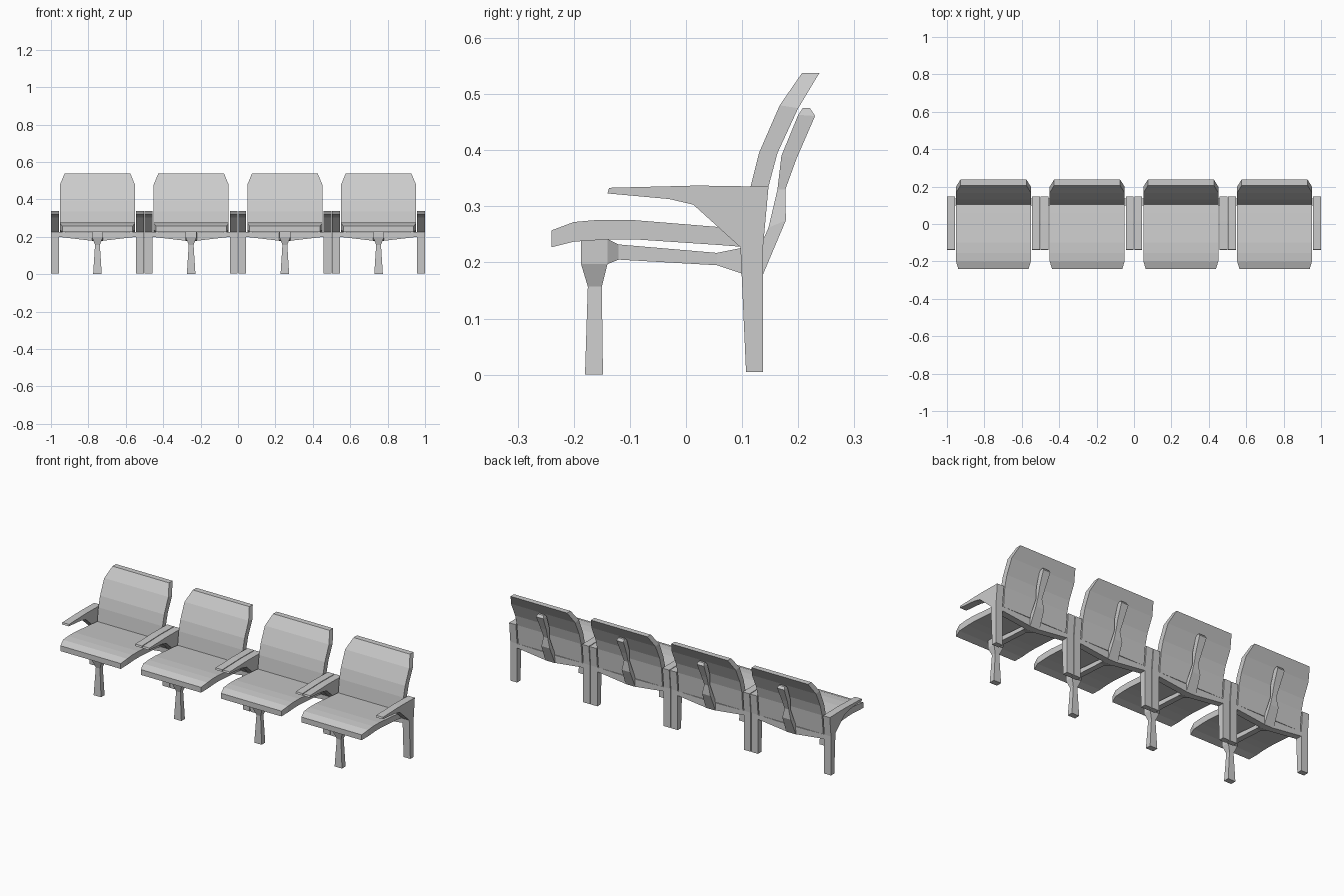
import bpy, bmesh

PITCH = 0.501
CENTRES = [(i - 1.5) * PITCH for i in range(4)]


def finish(bm, name):
    bmesh.ops.recalc_face_normals(bm, faces=bm.faces)
    me = bpy.data.meshes.new(name)
    bm.to_mesh(me)
    bm.free()
    ob = bpy.data.objects.new(name, me)
    bpy.context.collection.objects.link(ob)
    return ob


def loft(name, rings, cx):
    """Skin a chain of equal-length point rings and cap both ends."""
    bm = bmesh.new()
    vs = [[bm.verts.new((x + cx, y, z)) for x, y, z in r] for r in rings]
    n = len(vs[0])
    for a, b in zip(vs, vs[1:]):
        for i in range(n):
            j = (i + 1) % n
            bm.faces.new((a[i], a[j], b[j], b[i]))
    bm.faces.new(vs[0])
    bm.faces.new(vs[-1])
    return finish(bm, name)


def strip(name, sections, cx):
    """Sections are (half width, y1, z1, y2, z2): two edges of a side profile."""
    rings = [[(-w, a, b), (w, a, b), (w, c, d), (-w, c, d)]
             for w, a, b, c, d in sections]
    return loft(name, rings, cx)


# seat and backrest shell: inner edge, outer edge
SHELL = [(0.188, -0.24, 0.257, -0.24, 0.227), (0.2, -0.20, 0.272, -0.20, 0.237),
         (0.2, -0.155, 0.276, -0.14, 0.241), (0.2, -0.10, 0.276, -0.09, 0.241),
         (0.2, 0.06, 0.263, 0.06, 0.231), (0.2, 0.105, 0.259, 0.137, 0.225),
         (0.2, 0.115, 0.335, 0.147, 0.335), (0.2, 0.13, 0.395, 0.163, 0.395),
         (0.2, 0.167, 0.48, 0.2, 0.475), (0.176, 0.207, 0.538, 0.238, 0.538)]
# front pedestal leg: front edge, back edge
FRONT_LEG = [(0.023, -0.18, 0, -0.148, 0), (0.013, -0.175, 0.157, -0.15, 0.157),
             (0.029, -0.187, 0.197, -0.14, 0.197), (0.029, -0.187, 0.242, -0.14, 0.242)]
# beam running from the pedestal back to the cross bar: top, bottom
BEAM = [(0.029, -0.14, 0.242, -0.14, 0.197), (0.016, -0.12, 0.232, -0.12, 0.205),
        (0.016, 0.055, 0.217, 0.055, 0.195), (0.03, 0.1, 0.226, 0.1, 0.18)]
# spine behind the backrest: front, back
SPINE = [(0.03, 0.12, 0.2, 0.137, 0.178), (0.026, 0.147, 0.262, 0.178, 0.275),
         (0.013, 0.163, 0.33, 0.177, 0.33), (0.018, 0.17, 0.39, 0.197, 0.385),
         (0.022, 0.2, 0.463, 0.23, 0.461), (0.018, 0.208, 0.475, 0.221, 0.475)]
# armrest and rear leg outline
ARM = [(-0.137, 0.333), (0.02, 0.337), (0.147, 0.335), (0.137, 0.225), (0.137, 0.005),
       (0.107, 0.005), (0.097, 0.227), (0.013, 0.303), (-0.03, 0.313), (-0.14, 0.323)]

for cx in CENTRES:
    strip("seat_shell", SHELL, cx)
    strip("front_leg", FRONT_LEG, cx)
    strip("seat_beam", BEAM, cx)
    strip("back_spine", SPINE, cx)

    # rear cross bar, deeper in the middle
    bar = [(-0.208, 0.2, 0.225), (-0.03, 0.179, 0.222),
           (0.03, 0.179, 0.222), (0.208, 0.2, 0.225)]
    loft("cross_bar", [[(x, 0.1, lo), (x, 0.137, lo), (x, 0.137, hi), (x, 0.1, hi)]
                       for x, lo, hi in bar], cx)

    # armrests with rear legs on both sides
    for side in (-1, 1):
        loft("armrest_and_rear_leg",
             [[(side * x, y, z) for y, z in ARM] for x in (0.2065, 0.2485)], cx)
